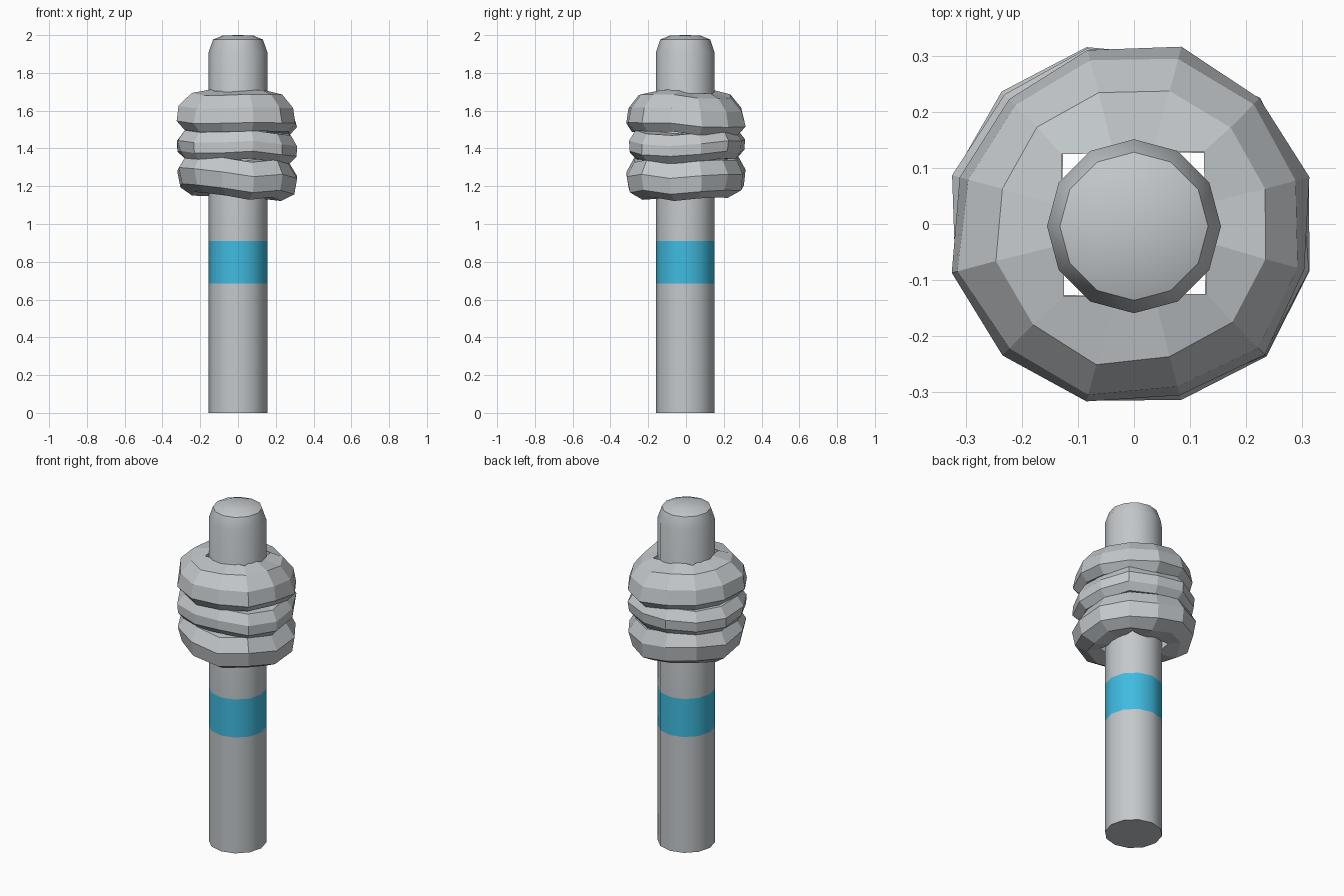
import bpy, bmesh, math, random

if "Cube" in bpy.data.objects:
    bpy.data.objects.remove(bpy.data.objects["Cube"])
random.seed(4)
SIDES = 12


def material(name, color):
    m = bpy.data.materials.new(name)
    m.use_nodes = True
    m.diffuse_color = color
    bsdf = m.node_tree.nodes["Principled BSDF"]
    bsdf.inputs["Base Color"].default_value = color
    bsdf.inputs["Roughness"].default_value = 0.6
    return m


grey = material("light grey", (0.55, 0.58, 0.6, 1))
blue = material("sky blue", (0.05, 0.5, 0.75, 1))


def finish(bm, name, mats):
    bmesh.ops.recalc_face_normals(bm, faces=bm.faces)
    mesh = bpy.data.meshes.new(name)
    bm.to_mesh(mesh)
    bm.free()
    for m in mats:
        mesh.materials.append(m)
    obj = bpy.data.objects.new(name, mesh)
    bpy.context.collection.objects.link(obj)
    return obj


def bridge(bm, a, b):
    n = len(a)
    return [bm.faces.new((a[i], a[(i + 1) % n], b[(i + 1) % n], b[i])) for i in range(n)]


# Rod with a painted band, chamfered shoulder and low domed cap
def make_rod():
    bm = bmesh.new()
    profile = [(0.155, 0), (0.155, 0.685), (0.155, 0.91), (0.155, 1.91),
               (0.132, 1.977), (0.08, 1.998)]
    rings = []
    for r, z in profile:
        angles = [math.tau * i / SIDES for i in range(SIDES)]
        rings.append([bm.verts.new((r * math.cos(a), r * math.sin(a) - 0.004, z))
                      for a in angles])
    for k in range(len(rings) - 1):
        for f in bridge(bm, rings[k], rings[k + 1]):
            f.material_index = 1 if k == 1 else 0
    bm.faces.new(rings[0])
    tip = bm.verts.new((0, -0.004, 2))
    for i in range(SIDES):
        bm.faces.new((rings[-1][i], rings[-1][(i + 1) % SIDES], tip))
    rod = finish(bm, "rod", [grey, blue])
    bpy.ops.object.select_all(action='DESELECT')
    rod.select_set(True)
    bpy.context.view_layer.objects.active = rod
    bpy.ops.object.shade_smooth_by_angle(angle=math.radians(35))


# Lumpy faceted collar: round outside, square hole inside
def make_collar(name, profile, tilt_x, tilt_y, hole, twist):
    bm = bmesh.new()
    lumps = [random.uniform(-0.012, 0.012) for _ in range(SIDES)]
    lifts = [random.uniform(-0.012, 0.012) for _ in range(SIDES)]
    rings = []
    for r, z in profile:
        ring = []
        for i in range(SIDES):
            a = math.radians(15 + 30 * i)
            if r is None:
                rad = hole / max(abs(math.cos(a)), abs(math.sin(a)))
                a += twist
            else:
                rad = r + lumps[i] + random.uniform(-0.006, 0.006)
            x, y = rad * math.cos(a), rad * math.sin(a)
            ring.append(bm.verts.new((x, y, z + tilt_x * x + tilt_y * y + lifts[i])))
        rings.append(ring)
    for k in range(len(rings)):
        bridge(bm, rings[k], rings[(k + 1) % len(rings)])
    finish(bm, name, [grey])


make_rod()
make_collar("upper_collar",
            [(None, 1.49), (0.285, 1.485), (0.325, 1.53), (0.31, 1.61),
             (0.25, 1.68), (None, 1.705)], -0.02, -0.02, 0.127, 0.02)
make_collar("middle_collar",
            [(None, 1.345), (0.28, 1.34), (0.315, 1.38), (0.32, 1.435),
             (0.28, 1.49), (None, 1.495)], -0.03, 0.01, 0.13, -0.03)
make_collar("lower_collar",
            [(None, 1.15), (0.24, 1.145), (0.305, 1.185), (0.323, 1.27),
             (0.28, 1.345), (None, 1.35)], -0.06, 0.01, 0.13, 0.04)
